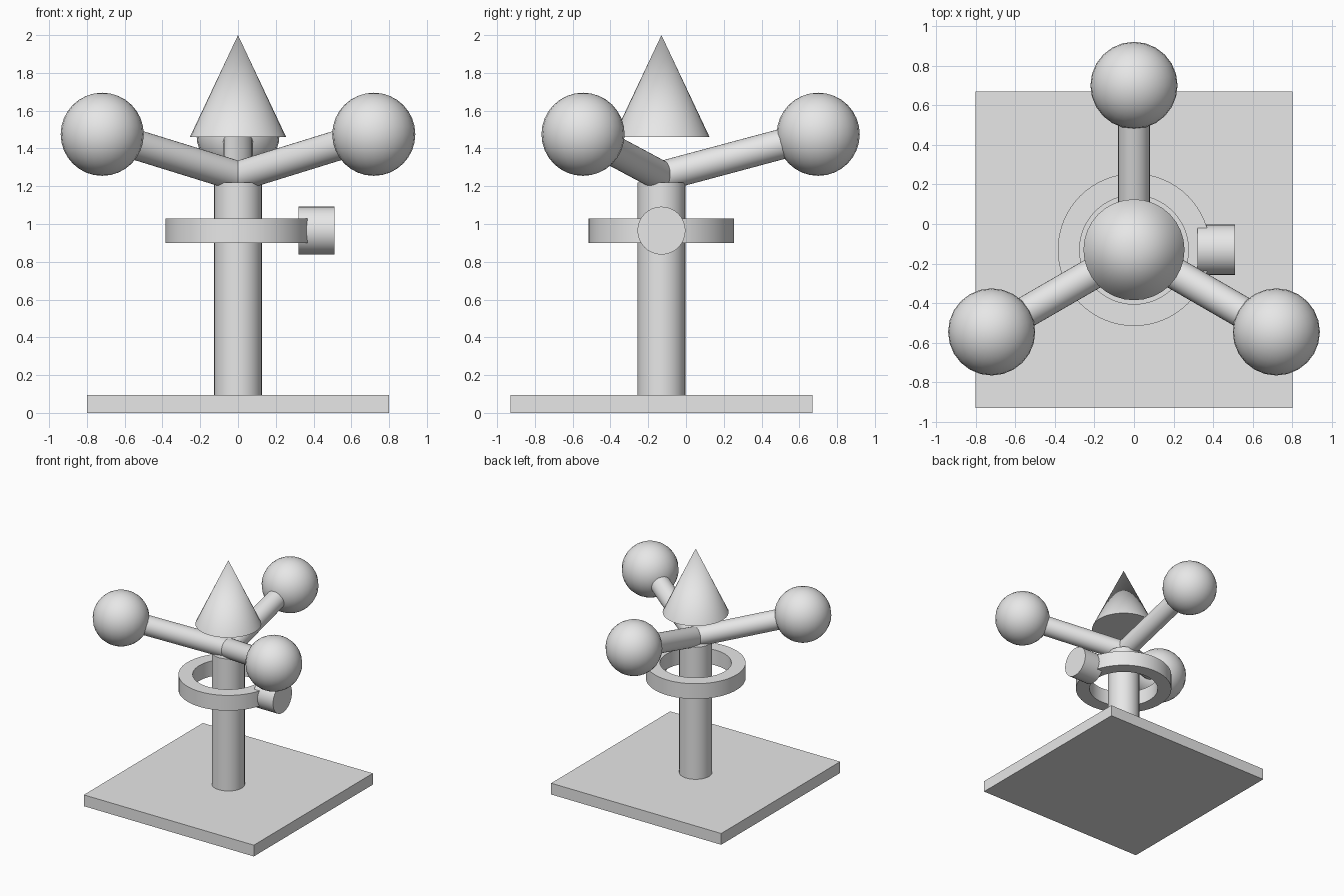
import bpy
from math import radians, sin, cos, tan
from mathutils import Vector

cube = bpy.data.objects.get("Cube")
if cube:
    bpy.data.objects.remove(cube, do_unlink=True)

GREY = (0.8, 0.8, 0.8, 1)
grey = bpy.data.materials.new("plain_grey")
grey.use_nodes = True
grey.diffuse_color = GREY
grey.node_tree.nodes["Principled BSDF"].inputs["Base Color"].default_value = GREY

AXIS = Vector((0, -0.13, 0))  # the centre line of the post


def finish(name, smooth=True):
    obj = bpy.context.object
    obj.name = name
    obj.data.materials.append(grey)
    if smooth:
        bpy.ops.object.shade_smooth_by_angle(angle=radians(30))
    return obj


def rod(name, start, end, radius, tip=None):
    """Cylinder between two points, or a cone when the tip radius differs."""
    along = end - start
    bpy.ops.mesh.primitive_cone_add(
        vertices=32, radius1=radius, radius2=radius if tip is None else tip,
        depth=along.length, location=(start + end) / 2,
        rotation=along.to_track_quat('Z', 'Y').to_euler())
    return finish(name)


def at(x, z):
    return AXIS + Vector((x, 0, z))


# Square base and post
bpy.ops.mesh.primitive_cube_add(size=1, location=at(0, 0.048))
bpy.context.object.scale = (1.6, 1.6, 0.096)
finish("base_plate", smooth=False)
rod("post", at(0, 0.09), at(0, 1.22), 0.127)

# Floating cone on top
rod("top_cone", at(0, 1.46), at(0, 2.0), 0.255, tip=0)

# Open collar: a square-section ring swept around the post
SEGMENTS = 64
section = [(0.275, 0.9), (0.385, 0.9), (0.385, 1.03), (0.275, 1.03)]
verts, faces = [], []
for i in range(SEGMENTS):
    a = radians(360) * i / SEGMENTS
    verts += [AXIS + Vector((r * cos(a), r * sin(a), z)) for r, z in section]
    for k in range(4):
        j, n = (i + 1) % SEGMENTS, (k + 1) % 4
        faces.append((i * 4 + k, j * 4 + k, j * 4 + n, i * 4 + n))
mesh = bpy.data.meshes.new("collar_ring")
mesh.from_pydata(verts, [], faces)
ring = bpy.data.objects.new("collar_ring", mesh)
bpy.context.collection.objects.link(ring)
bpy.ops.object.select_all(action='DESELECT')
ring.select_set(True)
bpy.context.view_layer.objects.active = ring
finish("collar_ring")

# Round knob on the side of the collar
rod("side_knob", at(0.32, 0.965), at(0.51, 0.965), 0.127)

# Three rising arms, each ending in a ball
REACH, BALL_Z = 0.83, 1.475
hub = at(0, BALL_Z - REACH * tan(radians(15)))
for side, angle in (("back", 90), ("right", 210), ("left", 330)):
    a = radians(angle)
    centre = AXIS + Vector((REACH * cos(a), REACH * sin(a), BALL_Z))
    rod(side + "_arm", hub, centre, 0.08)
    bpy.ops.mesh.primitive_uv_sphere_add(
        segments=24, ring_count=16, radius=0.22, location=centre)
    finish(side + "_ball")
